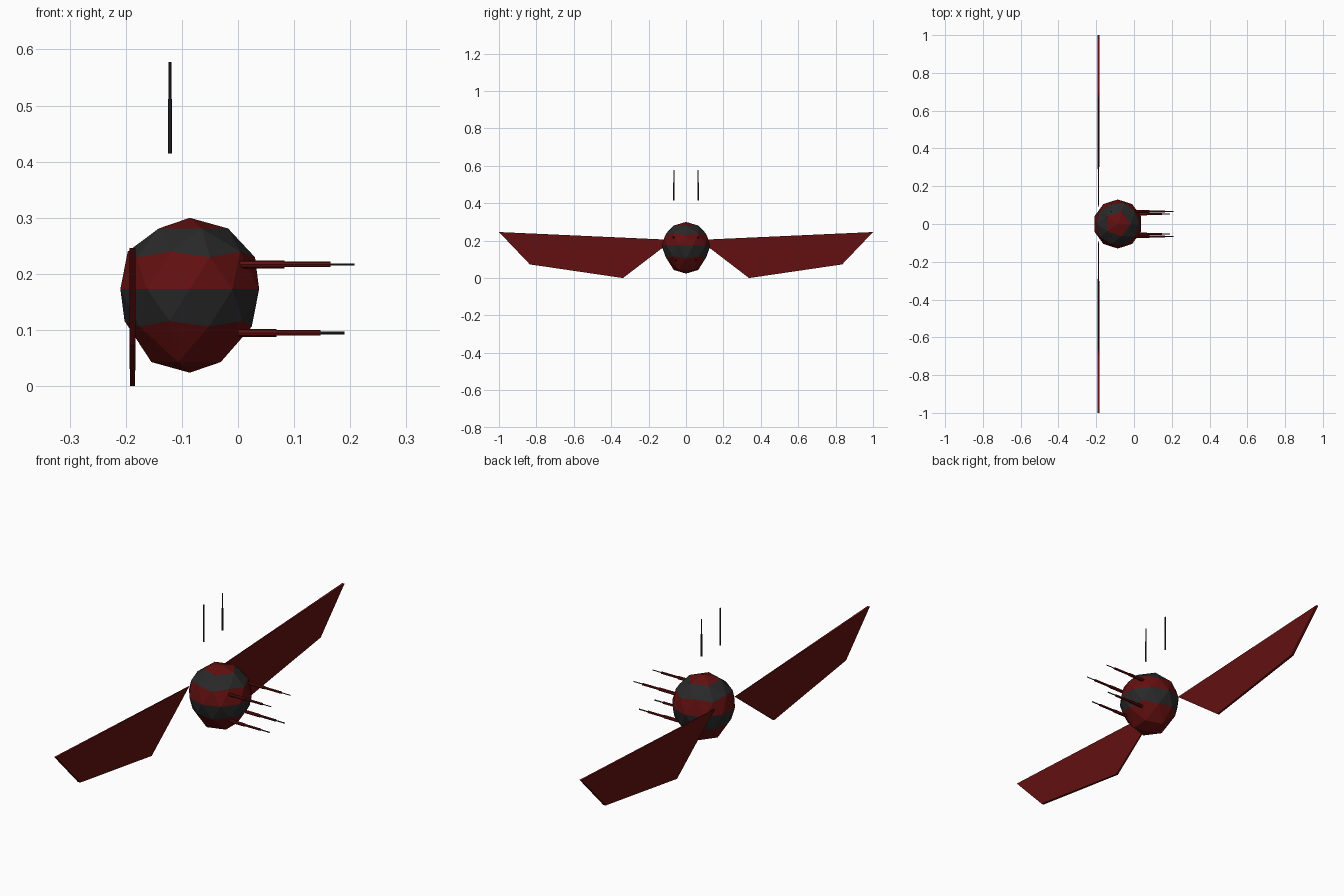
import bpy, bmesh
from mathutils import Matrix, Vector

if "Cube" in bpy.data.objects:
    bpy.data.objects.remove(bpy.data.objects["Cube"])


def material(name, rgb):
    m = bpy.data.materials.new(name)
    m.diffuse_color = (*rgb, 1)
    m.use_nodes = True
    m.node_tree.nodes["Principled BSDF"].inputs["Base Color"].default_value = m.diffuse_color
    return m


RED = material("dark red", (0.125, 0.005, 0.005))
GREY = material("charcoal grey", (0.022, 0.022, 0.022))


def finish(name, bm, *mats):
    bmesh.ops.recalc_face_normals(bm, faces=bm.faces)
    mesh = bpy.data.meshes.new(name)
    bm.to_mesh(mesh)
    bm.free()
    for m in mats:
        mesh.materials.append(m)
    ob = bpy.data.objects.new(name, mesh)
    bpy.context.collection.objects.link(ob)
    return ob


def rod(name, sections, axis, origin):
    """Stepped rod along x or z; sections are (start, end, radius, material index)."""
    bm = bmesh.new()
    turn = Vector((0, 0, 1)).rotation_difference(axis).to_matrix().to_4x4()
    for start, end, radius, index in sections:
        place = (Matrix.Translation(Vector(origin) + axis * (start + end) / 2) @ turn)
        old = set(bm.faces)
        bmesh.ops.create_cone(bm, cap_ends=True, segments=8, radius1=radius,
                              radius2=radius, depth=end - start, matrix=place)
        for f in bm.faces:
            if f not in old:
                f.material_index = index
    return finish(name, bm, RED, GREY)


# Faceted body with horizontal colour bands and a lowered underside
bm = bmesh.new()
bmesh.ops.create_icosphere(bm, subdivisions=2, radius=1)
for f in bm.faces:
    z = f.calc_center_median().z
    f.material_index = int(0.45 < z < 0.8 or -0.45 < z < 0)
for v in bm.verts:
    drop = 0.022 if v.co.z < -0.7 else 0
    v.co = (v.co.x * 0.13 - 0.086, v.co.y * 0.13, v.co.z * 0.127 + 0.173 - drop)
finish("body", bm, RED, GREY)

# Thin wings, tapering to a point at the body
WING = [(0.07, 0.204, 0.001), (1.0, 0.246, 0.0055),
        (0.835, 0.073, 0.0055), (0.337, 0.0, 0.0045)]
for side, label in ((1, "left"), (-1, "right")):
    bm = bmesh.new()
    back, front = [[bm.verts.new((-0.188 + s * t, side * y, z)) for y, z, t in WING]
                   for s in (-1, 1)]
    bm.faces.new(back)
    bm.faces.new(front)
    for i in range(4):
        j = (i + 1) % 4
        bm.faces.new((back[i], back[j], front[j], front[i]))
    finish(label + "_wing", bm, RED)

    # Two stepped barrels per side
    X, Z = Vector((1, 0, 0)), Vector((0, 0, 1))
    rod(label + "_upper_barrel", [(0.003, 0.083, 0.007, 0), (0.083, 0.165, 0.005, 0),
                                  (0.165, 0.208, 0.002, 1)], X, (0, side * 0.066, 0.217))
    rod(label + "_lower_barrel", [(0, 0.069, 0.007, 0), (0.069, 0.147, 0.005, 0),
                                  (0.147, 0.19, 0.0025, 1)], X, (0, side * 0.053, 0.095))
    # Floating antenna
    rod(label + "_antenna", [(0.415, 0.512, 0.0035, 1), (0.512, 0.578, 0.0025, 1)],
        Z, (-0.121, side * 0.065, 0))
